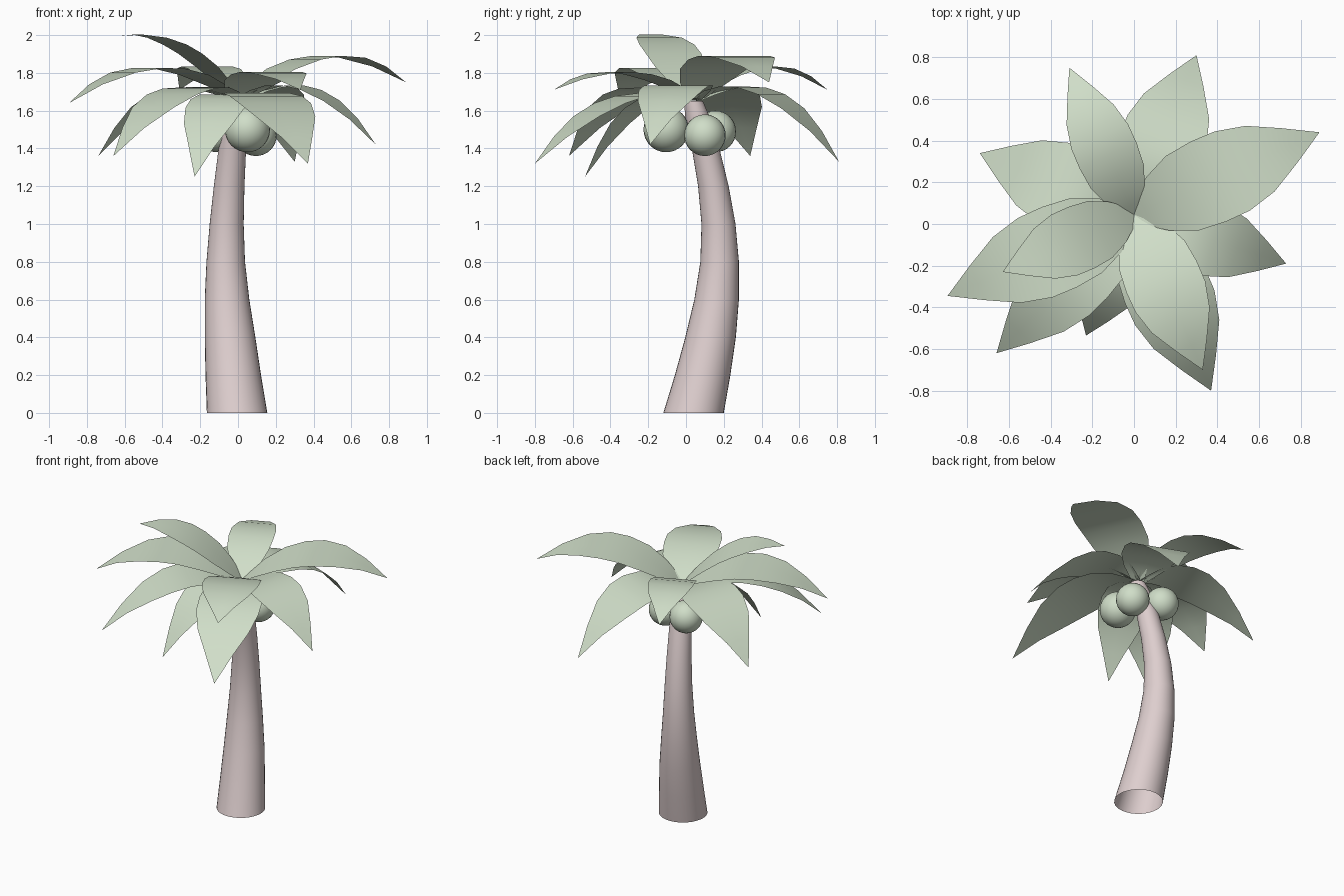
import bpy, bmesh, math
from mathutils import Vector

if "Cube" in bpy.data.objects:
    bpy.data.objects.remove(bpy.data.objects["Cube"])


def material(name, rgb):
    m = bpy.data.materials.new(name)
    m.diffuse_color = (*rgb, 1)
    m.use_nodes = True
    m.node_tree.nodes["Principled BSDF"].inputs["Base Color"].default_value = m.diffuse_color
    return m


GREEN = material("pale green", (0.63, 0.73, 0.58))
BARK = material("pale pink bark", (0.73, 0.62, 0.62))


def finish(bm, name, mat):
    me = bpy.data.meshes.new(name)
    for f in bm.faces:
        f.smooth = True
    bm.to_mesh(me)
    bm.free()
    me.materials.append(mat)
    ob = bpy.data.objects.new(name, me)
    bpy.context.collection.objects.link(ob)
    return ob


# Trunk: open curved tube, rings of (z, x, y, radius)
RINGS = [(0, -0.005, 0.04, 0.16), (0.2, -0.025, 0.088, 0.147),
         (0.4, -0.042, 0.13, 0.134), (0.6, -0.058, 0.162, 0.118),
         (0.8, -0.065, 0.178, 0.102), (1.0, -0.06, 0.172, 0.09),
         (1.2, -0.047, 0.145, 0.081), (1.4, -0.03, 0.104, 0.073),
         (1.55, -0.012, 0.065, 0.068), (1.65, 0, 0.04, 0.05)]
SIDES = 32
bm = bmesh.new()
loops = [[bm.verts.new((x + r * math.cos(2 * math.pi * i / SIDES),
                        y + r * math.sin(2 * math.pi * i / SIDES), z))
          for i in range(SIDES)] for z, x, y, r in RINGS]
for lo, hi in zip(loops, loops[1:]):
    for i in range(SIDES):
        j = (i + 1) % SIDES
        bm.faces.new((lo[i], lo[j], hi[j], hi[i]))
finish(bm, "trunk", BARK)

# Fronds: arched sheets, level across, sharing one outline (t along, width)
ROOT = Vector((0, 0.045, 1.655))
OUTLINE = [(0, 0.2), (0.06, 0.43), (0.13, 0.67), (0.26, 0.93), (0.40, 1.0),
           (0.53, 0.99), (0.68, 0.82), (0.84, 0.43)]
# tip x, y, z, arch, half width
FRONDS = [(0.89, 0.44, 1.75, 0.74, 0.21), (0.30, 0.81, 1.33, 0.82, 0.205),
          (-0.31, 0.75, 1.71, 0.60, 0.15), (-0.74, 0.34, 1.36, 0.76, 0.205),
          (-0.63, -0.23, 1.995, 0.46, 0.16), (-0.895, -0.345, 1.64, 0.72, 0.21),
          (-0.66, -0.62, 1.36, 0.75, 0.19), (-0.23, -0.535, 1.25, 0.70, 0.17),
          (0.37, -0.80, 1.32, 0.65, 0.21), (0.33, -0.70, 1.71, 0.48, 0.185),
          (0.73, -0.19, 1.42, 0.72, 0.18)]


def frond(n, x, y, z, arch, half):
    tip = Vector((x, y, z))
    d = tip - ROOT
    side = Vector((-d.y, d.x, 0)).normalized()
    bm = bmesh.new()
    rows = []
    for t, w in OUTLINE:
        c = ROOT + d * t + Vector((0, 0, arch * t * (1 - t)))
        rows.append([bm.verts.new(c + side * half * w * s) for s in (1, 0, -1)])
    for a, b in zip(rows, rows[1:]):
        for k in (0, 1):
            bm.faces.new((a[k], a[k + 1], b[k + 1], b[k]))
    end = bm.verts.new(tip)
    for k in (0, 1):
        bm.faces.new((rows[-1][k], rows[-1][k + 1], end))
    finish(bm, f"frond_{n}", GREEN)


for n, spec in enumerate(FRONDS, 1):
    frond(n, *spec)

# Coconuts hanging under the crown
for n, (x, y, z, r) in enumerate([(0.05, -0.105, 1.5, 0.12),
                                  (0.095, 0.1, 1.47, 0.11),
                                  (-0.11, 0.155, 1.49, 0.11)], 1):
    bm = bmesh.new()
    bmesh.ops.create_uvsphere(bm, u_segments=24, v_segments=16, radius=r)
    finish(bm, f"coconut_{n}", GREEN).location = (x, y, z)
